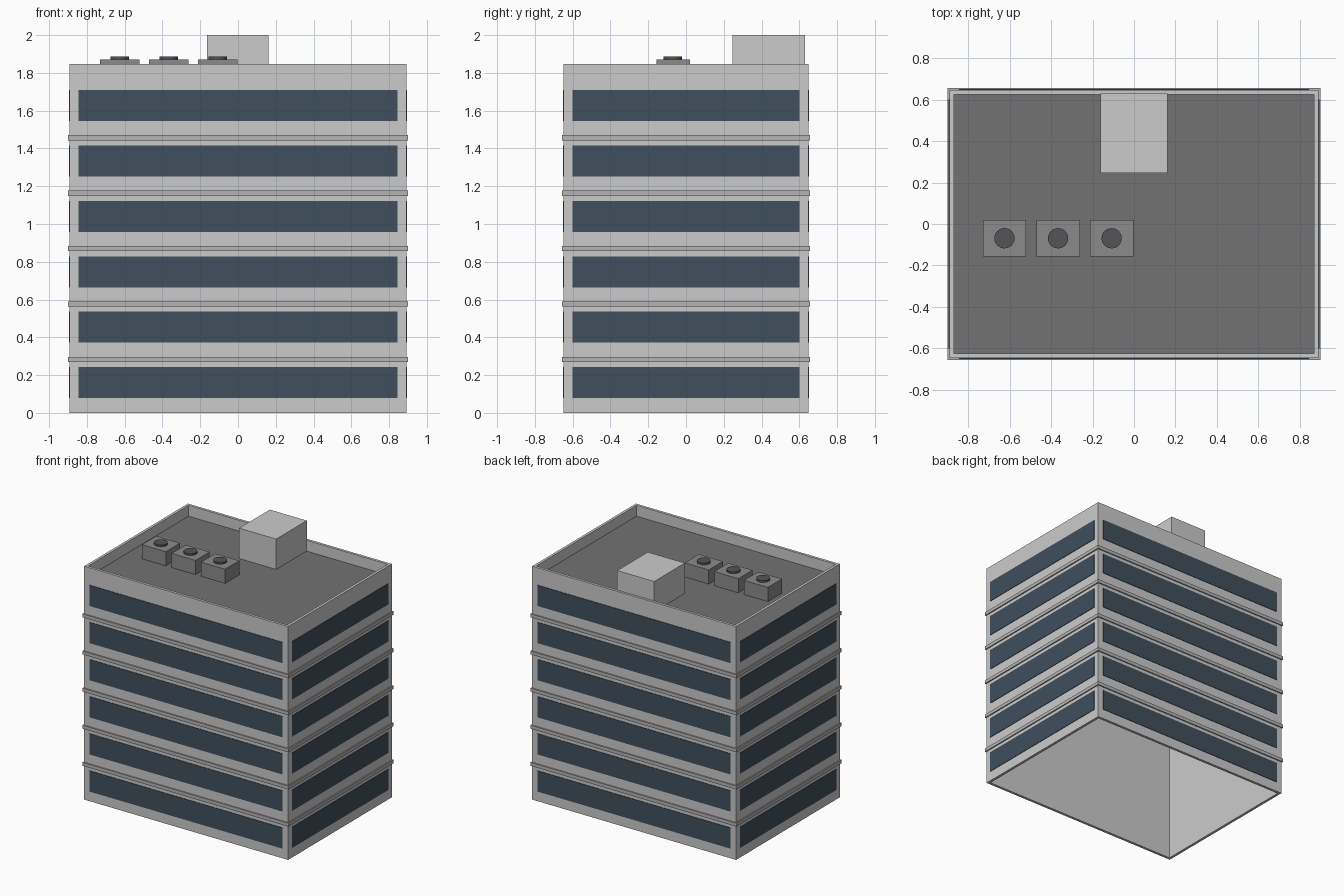
import bpy, bmesh

if "Cube" in bpy.data.objects:
    bpy.data.objects.remove(bpy.data.objects["Cube"])

W, D = 0.892, 0.648          # half width and depth of the walls
WALL, H = 0.021, 1.846       # wall thickness and parapet height
FLOORS, PITCH = 6, 0.2935
ROOF = 1.76


def material(name, rgb):
    m = bpy.data.materials.new(name)
    m.diffuse_color = (*rgb, 1)
    m.use_nodes = True
    m.node_tree.nodes["Principled BSDF"].inputs["Base Color"].default_value = m.diffuse_color
    return m


glass = material("dark_glass", (0.05, 0.08, 0.11))
trim = material("trim_grey", (0.46, 0.46, 0.46))
tar = material("roof_grey", (0.17, 0.17, 0.175))
metal = material("unit_grey", (0.26, 0.26, 0.26))
dark = material("fan_grey", (0.09, 0.09, 0.095))


def finish(name, bm, mat):
    bmesh.ops.recalc_face_normals(bm, faces=bm.faces)
    me = bpy.data.meshes.new(name)
    bm.to_mesh(me)
    bm.free()
    ob = bpy.data.objects.new(name, me)
    bpy.context.collection.objects.link(ob)
    if mat:
        me.materials.append(mat)
    return ob


def box(name, x0, x1, y0, y1, z0, z1, mat=None):
    bm = bmesh.new()
    bmesh.ops.create_cube(bm, size=1)
    for v in bm.verts:
        v.co = (x1 if v.co.x > 0 else x0,
                y1 if v.co.y > 0 else y0,
                z1 if v.co.z > 0 else z0)
    return finish(name, bm, mat)


def ring(name, ox, oy, ix, iy, z0, z1, mat=None):
    """Hollow rectangular frame, open at top and bottom."""
    bm = bmesh.new()
    corners = ((-1, -1), (1, -1), (1, 1), (-1, 1))
    loops = [[bm.verts.new((sx * x, sy * y, z)) for sx, sy in corners]
             for x, y, z in ((ox, oy, z0), (ox, oy, z1), (ix, iy, z1), (ix, iy, z0))]
    for k in range(4):
        a, b = loops[k], loops[(k + 1) % 4]
        for i in range(4):
            j = (i + 1) % 4
            bm.faces.new((a[i], a[j], b[j], b[i]))
    return finish(name, bm, mat)


# Hollow wall shell with parapet, and recessed roof deck
ring("walls", W, D, W - WALL, D - WALL, 0, H)
box("roof_deck", -W + WALL, W - WALL, -D + WALL, D - WALL, ROOF - 0.02, ROOF, tar)

# Window bands on all four sides of each floor
for f in range(FLOORS):
    z0, z1 = 0.078 + f * PITCH, 0.242 + f * PITCH
    for s, front, side in ((-1, "front", "left"), (1, "back", "right")):
        ya, yb = sorted((s * (D - 0.005), s * (D + 0.004)))
        xa, xb = sorted((s * (W - 0.005), s * (W + 0.004)))
        box(f"window_{front}_{f + 1}", -0.845, 0.845, ya, yb, z0, z1, glass)
        box(f"window_{side}_{f + 1}", xa, xb, -0.602, 0.602, z0, z1, glass)

# Ledges between floors
for f in range(FLOORS - 1):
    z = 0.269 + f * PITCH
    ring(f"ledge_{f + 1}", W + 0.009, D + 0.009, W - 0.01, D - 0.01, z, z + 0.027, trim)

# Stair house on the roof
box("stair_house", -0.163, 0.161, 0.247, 0.63, ROOF - 0.01, 2.0)

# Air conditioning units with round fans
for i in range(3):
    cx = -0.626 + i * 0.259
    box(f"cooling_unit_{i + 1}", cx - 0.105, cx + 0.105, -0.157, 0.02, ROOF - 0.005, 1.872, metal)
    bm = bmesh.new()
    bmesh.ops.create_cone(bm, cap_ends=True, segments=24, radius1=0.049, radius2=0.049, depth=0.02)
    bmesh.ops.translate(bm, verts=bm.verts, vec=(cx, -0.069, 1.876))
    finish(f"cooling_fan_{i + 1}", bm, dark)
